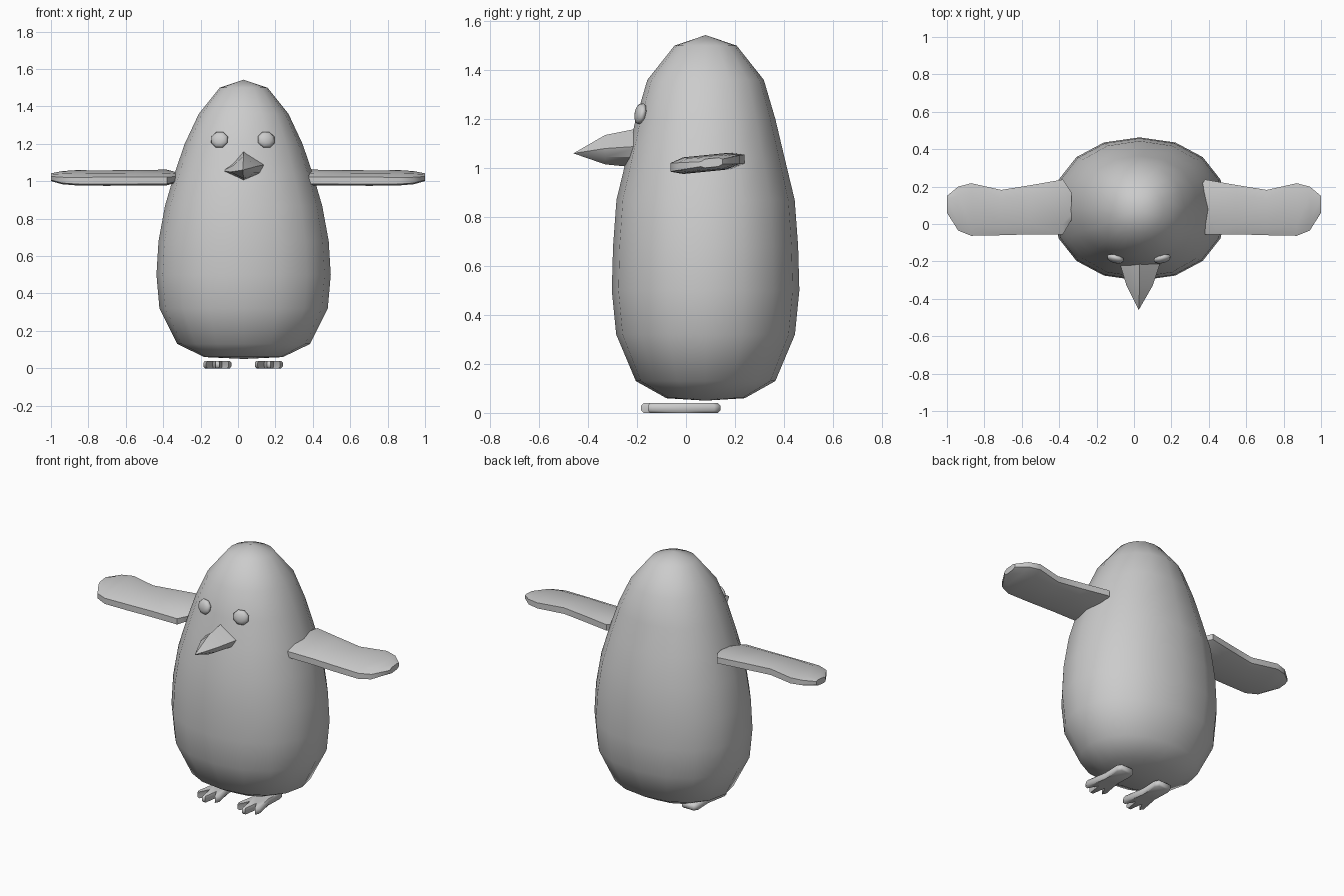
import bpy, bmesh, math
from mathutils import Matrix, Vector

if "Cube" in bpy.data.objects:
    bpy.data.objects.remove(bpy.data.objects["Cube"])

grey = bpy.data.materials.new("soft_grey")
grey.diffuse_color = (0.6, 0.6, 0.6, 1)
grey.use_nodes = True
grey.node_tree.nodes["Principled BSDF"].inputs["Base Color"].default_value = grey.diffuse_color
CX, CY = 0.03, 0.08


def finish(bm, name, angle):
    bmesh.ops.recalc_face_normals(bm, faces=bm.faces)
    me = bpy.data.meshes.new(name)
    bm.to_mesh(me)
    bm.free()
    me.materials.append(grey)
    ob = bpy.data.objects.new(name, me)
    bpy.context.collection.objects.link(ob)
    bpy.ops.object.select_all(action='DESELECT')
    bpy.context.view_layer.objects.active = ob
    ob.select_set(True)
    bpy.ops.object.shade_smooth_by_angle(angle=math.radians(angle))
    return ob


def loft(name, rings, start=None, end=None, angle=60):
    """Skin a list of point rings; optional end points close it with a fan."""
    bm = bmesh.new()
    vs = [[bm.verts.new(p) for p in r] for r in rings]
    n = len(vs[0])
    for a, b in zip(vs, vs[1:]):
        for i in range(n):
            j = (i + 1) % n
            bm.faces.new((a[i], a[j], b[j], b[i]))
    for ring, tip in ((vs[0], start), (vs[-1], end)):
        if tip is None:
            bm.faces.new(ring)
        else:
            t = bm.verts.new(tip)
            for i in range(n):
                bm.faces.new((ring[i], ring[(i + 1) % n], t))
    return finish(bm, name, angle)


# Body: egg of sixteen sides (height, half width, half depth)
levels = [(0.06, 0.21, 0.16), (0.13, 0.355, 0.285), (0.32, 0.45, 0.365),
          (0.50, 0.466, 0.383), (0.68, 0.455, 0.378), (0.87, 0.42, 0.364),
          (1.04, 0.37, 0.323), (1.20, 0.315, 0.285), (1.36, 0.24, 0.238),
          (1.50, 0.128, 0.127)]


def oval(z, rx, ry):
    pts = []
    for k in range(16):
        c, s = math.cos(k * math.pi / 8), math.sin(k * math.pi / 8)
        f = lambda v: math.copysign(abs(v) ** 0.93, v)
        pts.append((CX + rx * f(c), CY + ry * f(s), z))
    return pts


loft("body", [oval(*l) for l in levels], (CX, CY, 0.05), (CX, CY, 1.543), 75)

# Beak: skewed six-sided cone
base = [(0.03, 1.165), (0.15, 1.09), (0.13, 1.045), (0.03, 1.0), (-0.085, 1.055), (-0.035, 1.09)]
middle = [(0.03, 1.135), (0.10, 1.08), (0.085, 1.045), (0.03, 1.015), (-0.04, 1.05), (-0.025, 1.085)]
loft("beak", [[(x, -0.18, z) for x, z in base], [(x, -0.33, z) for x, z in middle]],
     end=(0.025, -0.46, 1.06), angle=40)

# Wings: flat flippers (x, front y, back y, half thickness)
stations = [(0.335, 0.02, 0.17, 0.025), (0.38, -0.055, 0.238, 0.033), (0.55, -0.055, 0.208, 0.034),
            (0.71, -0.06, 0.182, 0.034), (0.87, -0.063, 0.218, 0.032),
            (0.94, -0.035, 0.20, 0.028), (1.0, 0.06, 0.15, 0.018)]
section = [(0, -0.6), (0, 0.5), (0.2, 1), (0.8, 1), (1, 0.6), (1, -0.5), (0.8, -1), (0.2, -1)]


def wing_ring(side, x, y0, y1, h):
    pts = []
    for u, v in section:
        y = y0 + (y1 - y0) * u
        pts.append((side * x, y, 1.005 + 0.1 * (y + 0.06) + v * h))
    return pts


for label, side in (("left", -1), ("right", 1)):
    loft(label + "_wing", [wing_ring(side, *s) for s in stations], angle=50)

    # Eyes: flattened eight-sided beads
    bm = bmesh.new()
    bmesh.ops.create_uvsphere(bm, u_segments=8, v_segments=6, radius=1)
    place = (Matrix.Translation((0.026 + side * 0.125, -0.186, 1.222))
             @ Matrix.Rotation(side * 0.25, 4, 'Z') @ Matrix.Rotation(-0.2, 4, 'X')
             @ Matrix.Diagonal((0.049, 0.022, 0.046, 1))
             @ Matrix.Rotation(math.pi / 2, 4, 'X') @ Matrix.Rotation(math.pi / 8, 4, 'Z'))
    bmesh.ops.transform(bm, matrix=place, verts=bm.verts)
    finish(bm, label + "_eye", 75)

    # Feet: three-toed slabs with softened rims
    half = [(0.04, 0.14), (0.055, 0.115), (0.05, 0.0), (0.075, -0.13), (0.06, -0.155), (0.025, -0.09), (0.01, -0.183)]
    outline = half + [(-x, y) for x, y in reversed(half)]
    rings = []
    for z, s in ((0.0, 0.88), (0.01, 1), (0.03, 1), (0.04, 0.88)):
        rings.append([(0.0275 + side * 0.1375 + x * s, -0.02 + (y + 0.02) * (0.5 + s / 2), z)
                      for x, y in outline])
    loft(label + "_foot", rings, angle=50)
